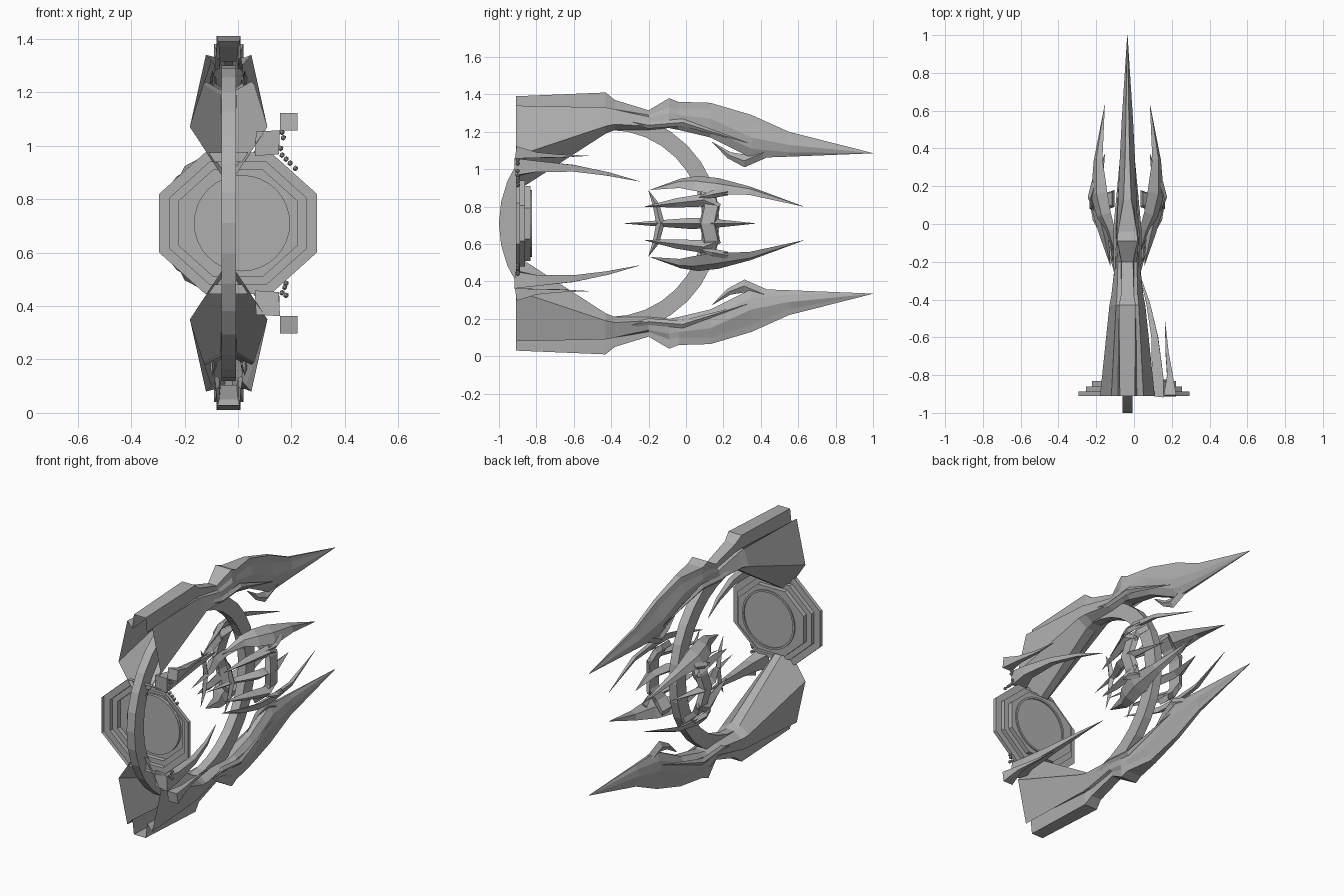
import bpy, bmesh, math
from mathutils import Vector

if "Cube" in bpy.data.objects:
    bpy.data.objects.remove(bpy.data.objects["Cube"])

CX, CZ = -0.035, 0.71          # main axis of the model

mat = bpy.data.materials.new("plain grey")
mat.use_nodes = True
GREY = (0.43, 0.43, 0.43, 1)
mat.diffuse_color = GREY
mat.node_tree.nodes["Principled BSDF"].inputs["Base Color"].default_value = GREY


def finish(name, bm):
    bmesh.ops.remove_doubles(bm, verts=bm.verts, dist=0.0004)
    bmesh.ops.recalc_face_normals(bm, faces=bm.faces)
    me = bpy.data.meshes.new(name)
    bm.to_mesh(me)
    bm.free()
    me.materials.append(mat)
    ob = bpy.data.objects.new(name, me)
    bpy.context.collection.objects.link(ob)
    return ob


def loft(name, loops, cap_start=True, cap_end=True, closed=False):
    """Skin a list of equal-length point loops."""
    bm = bmesh.new()
    rings = [[bm.verts.new(p) for p in lp] for lp in loops]
    n = len(rings[0])
    pairs = list(zip(rings, rings[1:]))
    if closed:
        pairs.append((rings[-1], rings[0]))
    for a, b in pairs:
        for i in range(n):
            j = (i + 1) % n
            bm.faces.new((a[i], a[j], b[j], b[i]))
    if cap_start and not closed:
        bm.faces.new(rings[0])
    if cap_end and not closed:
        bm.faces.new(rings[-1][::-1])
    return finish(name, bm)


def flip(p, sx, sz):
    """Mirror a point given as offset from the axis in x and height z."""
    return Vector((CX + sx * p[0], p[1], CZ + sz * (p[2] - CZ)))


def spike(name, path, sx=1, sz=1, roll=0):
    """Four-sided tapering horn; path rows are x offset, y, z, half width, half height."""
    pts = [Vector(r[:3]) for r in path]
    tilt = Vector((math.cos(math.radians(roll)), 0, math.sin(math.radians(roll))))
    loops = []
    for i, r in enumerate(path):
        t = (pts[min(i + 1, len(pts) - 1)] - pts[max(i - 1, 0)]).normalized()
        side = (tilt - t * tilt.dot(t)).normalized()
        up = side.cross(t)
        w, h = max(r[3], 0.001), max(r[4], 0.001)
        loops.append([flip(pts[i] + d, sx, sz) for d in (side * w, up * h, -side * w, -up * h)])
    return loft(name, loops)


# Large upright hoop
hoop = []
for i in range(32):
    a = 2 * math.pi * i / 32
    hoop.append([(CX + dx, -0.41 + r * math.cos(a), CZ + r * math.sin(a))
                 for dx, r in ((-.027, .59), (.027, .59), (.027, .5), (-.027, .5))])
loft("hoop", hoop, closed=True)

# Stepped octagonal plate, hollow towards the front
steps = []
for r, y in ((.295, -.91), (.295, -.887), (.255, -.887), (.255, -.86), (.222, -.86), (.222, -.832)):
    R = r / math.cos(math.pi / 8)
    steps.append([(R * math.cos(math.pi / 8 + k * math.pi / 4), y,
                   CZ + .9 * R * math.sin(math.pi / 8 + k * math.pi / 4)) for k in range(8)])
loft("stepped_plate", steps, cap_start=False)
rim = []
for r, y in ((.18, -.85), (.18, -.824), (.168, -.824), (.168, -.836)):
    rim.append([(.015 + r * math.cos(k * math.pi / 16), y, CZ + r * math.sin(k * math.pi / 16))
                for k in range(32)])
loft("round_disc", rim)

# Upper and lower blades: half-profile (half width, z) at each y
BLADE = (
    (-.91, (.04, 1.39), (.05, 1.30), (.085, 1.34), (.145, 1.07), (.02, .88)),
    (-.43, (.045, 1.41), (.045, 1.33), (.06, 1.33), (.095, 1.23), (.03, 1.19)),
    (-.38, (.035, 1.37), (.035, 1.32), (.055, 1.32), (.085, 1.24), (.03, 1.21)),
    (-.20, (.03, 1.315), (.035, 1.29), (.05, 1.28), (.065, 1.23), (.03, 1.21)),
    (-.09, (.055, 1.38), (.055, 1.33), (.06, 1.30), (.06, 1.24), (.03, 1.22)),
    (-.04, (.05, 1.36), (.05, 1.32), (.055, 1.29), (.055, 1.23), (.03, 1.21)),
    (.13, (.02, 1.355), (.03, 1.32), (.05, 1.27), (.045, 1.21), (.02, 1.17)),
    (.35, (.012, 1.29), (.02, 1.25), (.04, 1.17), (.03, 1.11), (.01, 1.06)),
    (.55, (.008, 1.20), (.015, 1.17), (.03, 1.13), (.02, 1.09), (.005, 1.067)),
    (1.0, (.001, 1.086), (.001, 1.086), (.001, 1.086), (.001, 1.085), (.001, 1.085)),
)
for sz, where in ((1, "upper"), (-1, "lower")):
    loops = []
    for y, *half in BLADE:
        right = [flip((h, y, z), 1, sz) for h, z in half]
        left = [flip((h, y, z), -1, sz) for h, z in reversed(half)]
        loops.append(right + left)
    loft(where + "_blade", loops, cap_start=False, cap_end=False)
    # Hook under the blade
    spike(where + "_blade_hook", ((0, .42, 1.09, .02, .03), (0, .31, 1.045, .02, .035),
                                  (0, .23, 1.075, .012, .018), (0, .14, 1.145, 0, 0)), 1, sz)

    for sx, side in ((1, "left"), (-1, "right")):
        tag = where + "_" + side
        # Strands along the blade waist
        spike(tag + "_strand", ((.06, -.42, 1.28, 0, 0), (.062, -.2, 1.235, .012, .018),
                                (.06, -.02, 1.25, .014, .02), (.04, .33, 1.14, 0, 0)), sx, sz)
        # Long crown claws: broad leaning plates, with barbs and short inner claws
        spike(tag + "_crown_claw", ((.055, -.19, .89, 0, 0), (.09, -.03, .925, .035, .015),
                                    (.125, .05, .925, .055, .018), (.15, .16, .91, .062, .02),
                                    (.155, .34, .885, .032, .014), (.12, .63, .80, 0, 0)),
              sx, sz, -45)
        spike(tag + "_crown_barb", ((.17, .22, .88, .02, .02), (.195, .14, .865, .015, .02),
                                    (.18, .07, .85, 0, 0)), sx, sz)
        spike(tag + "_inner_claw", ((.09, -.22, .80, 0, 0), (.125, -.05, .82, .025, .025),
                                    (.165, .1, .835, .03, .035), (.17, .18, .80, .01, .015)),
              sx, sz)
        # Half of the curved cross guard
        spike(tag + "_guard", ((.08, -.2, .885, 0, 0), (.085, -.16, .81, .012, .018),
                               (.09, -.135, .70, .018, .022)), sx, sz)

    # Horns on one side of the plate
    spike(where + "_long_horn", ((.145, -.91, 1.01, .068, .06), (.16, -.8, 1.015, .042, .042),
                                 (.145, -.6, 1.005, .024, .026), (.11, -.42, .975, .014, .014),
                                 (.06, -.25, .935, 0, 0)), 1, sz, 45)
    spike(where + "_short_horn", ((.225, -.91, 1.09, .047, .047), (.225, -.8, 1.075, .022, .02),
                                  (.21, -.68, 1.07, .012, .01), (.2, -.52, 1.072, 0, 0)),
          1, sz, 45)

# Side crown claws
for sx, side in ((1, "left"), (-1, "right")):
    spike(side + "_side_claw", ((.05, -.33, CZ, 0, 0), (.09, -.1, CZ, .022, .02),
                                (.15, .03, CZ, .035, .03), (.17, .15, CZ, .035, .024),
                                (.12, .37, CZ, 0, 0)), sx)
    # Segmented crown band joining the claws
    band = []
    for k in range(7):
        a = math.radians(-66 + 22 * k)
        c, s = math.cos(a), math.sin(a)
        y = .13 - .02 * (k % 2)
        band.append([flip((r * c, y + dy, CZ + r * 1.22 * s), sx, 1)
                     for r, dy in ((.17, -.04), (.2, -.03), (.2, .04), (.17, .05))])
    loft(side + "_crown_band", band)

# Small beads trailing from the horns
bm = bmesh.new()
for x, z in ((.165, 1.05), (.17, 1.03), (.16, .99), (.165, .965), (.18, .95), (.195, .935),
             (.215, .915), (.165, .45), (.175, .47), (.18, .485), (.18, .44)):
    res = bmesh.ops.create_icosphere(bm, subdivisions=1, radius=.011)
    bmesh.ops.translate(bm, verts=res["verts"], vec=(x, -.9, z))
finish("beads", bm)
